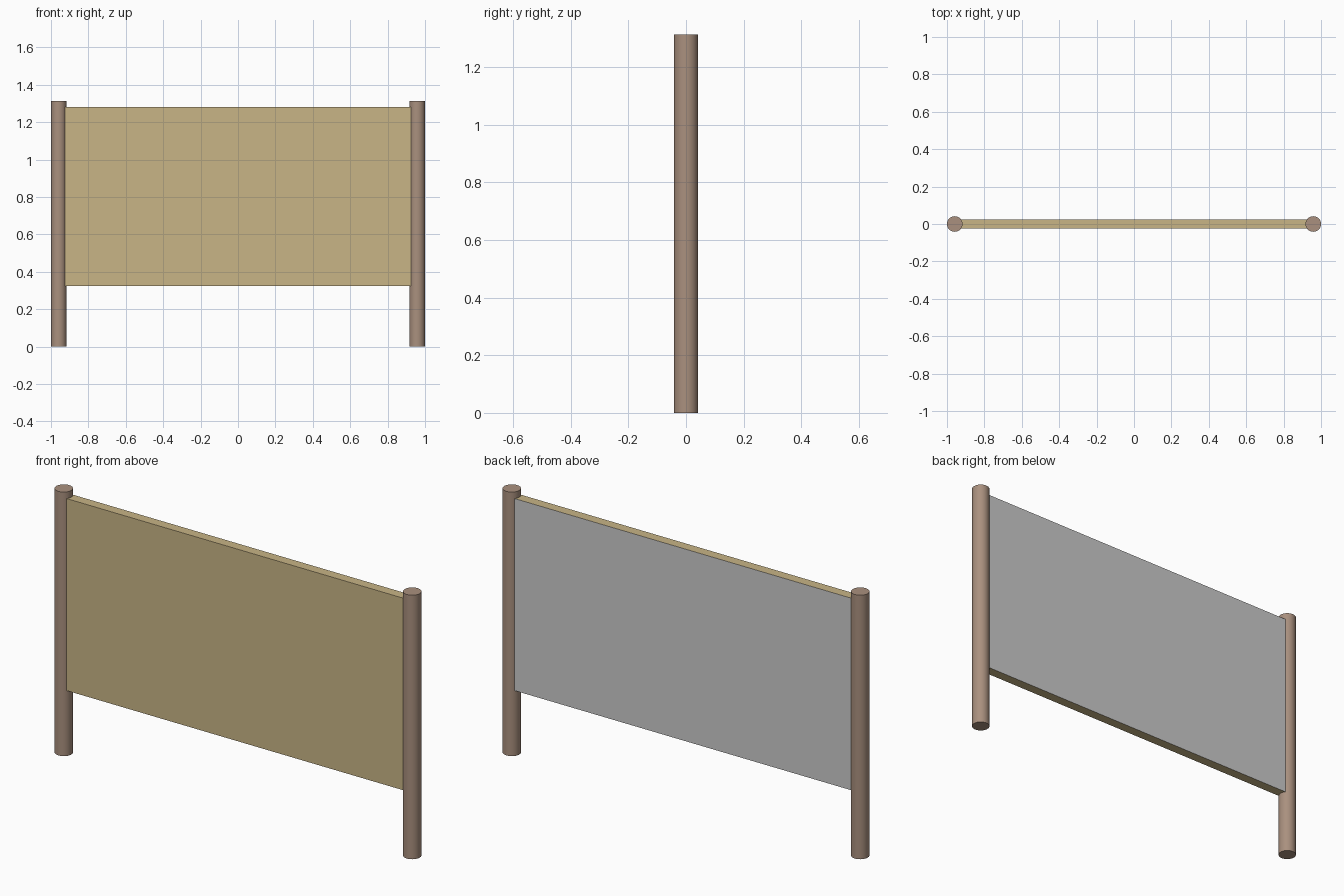
import bpy, bmesh

if "Cube" in bpy.data.objects:
    bpy.data.objects.remove(bpy.data.objects["Cube"])

POST_R, POST_H, POST_X = 0.0415, 1.313, 0.9585
Z0, Z1, HALF_T = 0.325, 1.28, 0.025


def material(name, rgb):
    m = bpy.data.materials.new(name)
    m.diffuse_color = (*rgb, 1)
    m.use_nodes = True
    m.node_tree.nodes["Principled BSDF"].inputs["Base Color"].default_value = m.diffuse_color
    return m


wood = material("post_wood", (0.40, 0.28, 0.21))
tan = material("panel_tan", (0.58, 0.46, 0.24))

# Round posts
for side, label in ((-1, "left"), (1, "right")):
    bpy.ops.mesh.primitive_cylinder_add(vertices=32, radius=POST_R, depth=POST_H,
                                        location=(side * POST_X, 0, POST_H / 2))
    post = bpy.context.object
    post.name = label + "_post"
    post.data.materials.append(wood)
    bpy.ops.object.shade_smooth_by_angle()

# Board spanning between the post centres
bpy.ops.mesh.primitive_cube_add(size=1, location=(0, 0, (Z0 + Z1) / 2))
board = bpy.context.object
board.name = "board"
board.scale = (2 * POST_X, 2 * HALF_T, Z1 - Z0)
bpy.ops.object.transform_apply(location=False, rotation=False, scale=True)
board.data.materials.append(tan)

# The rear face is a separate grey sheet
bm = bmesh.new()
bm.from_mesh(board.data)
bmesh.ops.delete(bm, geom=[f for f in bm.faces if f.normal.y > 0.9], context='FACES_ONLY')
bm.to_mesh(board.data)
bm.free()

mesh = bpy.data.meshes.new("back_sheet")
mesh.from_pydata([(POST_X, HALF_T, Z0), (-POST_X, HALF_T, Z0),
                  (-POST_X, HALF_T, Z1), (POST_X, HALF_T, Z1)], [], [(0, 1, 2, 3)])
bpy.context.collection.objects.link(bpy.data.objects.new("back_sheet", mesh))
